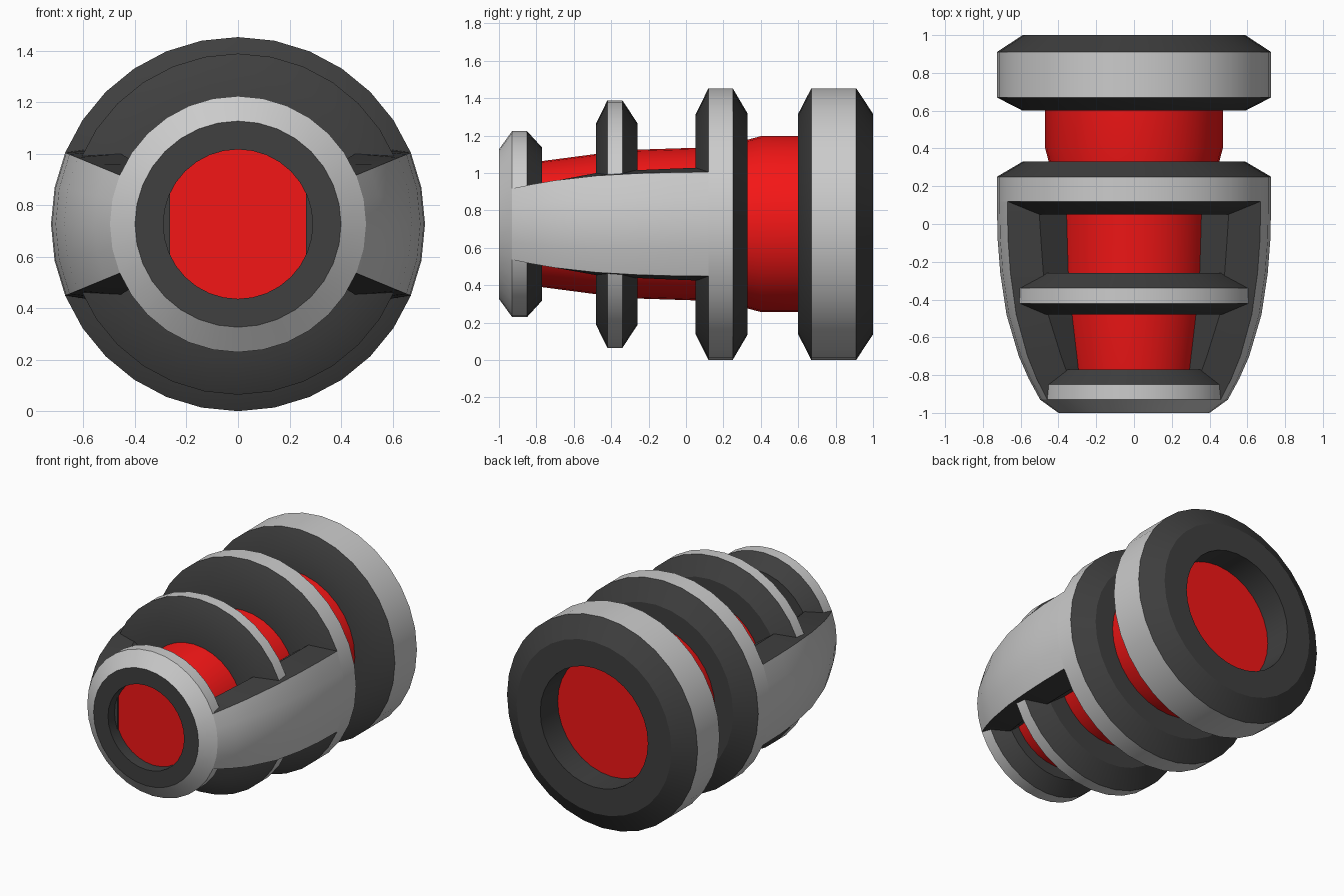
import bpy, bmesh
from math import sin, cos, radians, pi

if "Cube" in bpy.data.objects:
    bpy.data.objects.remove(bpy.data.objects["Cube"])

SIDES = 32
AXIS_Z = 0.727          # height of the long axis, which runs along y


def material(name, rgb):
    m = bpy.data.materials.new(name)
    m.diffuse_color = (*rgb, 1)
    m.use_nodes = True
    m.node_tree.nodes["Principled BSDF"].inputs["Base Color"].default_value = m.diffuse_color
    return m


GREY = material("light_grey", (0.8, 0.8, 0.8))
DARK = material("dark_grey", (0.05, 0.05, 0.05))
RED = material("red", (0.9, 0.008, 0.008))


def finish(bm, name, mats):
    bmesh.ops.recalc_face_normals(bm, faces=bm.faces)
    mesh = bpy.data.meshes.new(name)
    bm.to_mesh(mesh)
    bm.free()
    for m in mats:
        mesh.materials.append(m)
    ob = bpy.data.objects.new(name, mesh)
    ob.location.z = AXIS_Z
    bpy.context.collection.objects.link(ob)
    bpy.ops.object.select_all(action='DESELECT')
    ob.select_set(True)
    bpy.context.view_layer.objects.active = ob
    bpy.ops.object.shade_smooth_by_angle(angle=radians(28))
    return ob


def lathe(name, profile, mats, light=(), closed=True):
    """Spin (y, radius) points round y; segments listed in light use mats[0]."""
    bm = bmesh.new()
    rows = [[bm.verts.new((r * cos(2 * pi * i / SIDES), y, r * sin(2 * pi * i / SIDES)))
             for i in range(SIDES)] for y, r in profile]
    n = len(rows)
    for s in range(n if closed else n - 1):
        a, b = rows[s], rows[(s + 1) % n]
        for i in range(SIDES):
            j = (i + 1) % SIDES
            f = bm.faces.new((a[i], a[j], b[j], b[i]))
            f.material_index = 0 if s in light or len(mats) == 1 else 1
    if not closed:
        bm.faces.new(rows[0])
        bm.faces.new(rows[-1])
    return finish(bm, name, mats)


# Red core, visible between the rings and at both recessed ends
lathe("core", [(-0.92, 0.31), (-0.77, 0.337), (-0.48, 0.375), (-0.26, 0.398),
               (0.05, 0.408), (0.25, 0.43), (0.40, 0.47), (0.81, 0.47)],
      [RED], closed=False)

# Bevelled rings: dark sloped sides, light outer band
lathe("front_ring", [(-0.80, 0.29), (-1.0, 0.29), (-1.0, 0.40), (-0.93, 0.497),
                     (-0.85, 0.497), (-0.77, 0.41), (-0.77, 0.30)],
      [GREY, DARK], light=(2, 3))
lathe("middle_ring", [(-0.48, 0.34), (-0.48, 0.54), (-0.42, 0.662),
                      (-0.34, 0.662), (-0.26, 0.54), (-0.26, 0.34)],
      [GREY, DARK], light=(2,))
lathe("collar_ring", [(0.05, 0.38), (0.05, 0.585), (0.12, 0.726),
                      (0.25, 0.726), (0.33, 0.59), (0.33, 0.38)],
      [GREY, DARK], light=(2,))
lathe("rear_ring", [(0.60, 0.41), (0.60, 0.59), (0.67, 0.726),
                    (0.91, 0.726), (1.0, 0.59), (1.0, 0.41)],
      [GREY, DARK], light=(2,))

# Curved side plates: (y, outer radius, inner ridge radius, foot radius)
stations = [(0.12, 0.726, 0.59, 0.38), (-0.08, 0.722, 0.575, 0.38),
            (-0.26, 0.708, 0.56, 0.37), (-0.48, 0.675, 0.53, 0.35),
            (-0.70, 0.610, 0.45, 0.32), (-0.82, 0.557, 0.40, 0.31),
            (-0.93, 0.497, 0.36, 0.30)]
bm = bmesh.new()
rows = []
for y, outer, ridge, foot in stations:
    section = [(outer, 11.25 * k) for k in range(-2, 3)]
    section += [(ridge, 31), (foot, 28), (foot, -28), (ridge, -31)]
    rows.append([bm.verts.new((r * cos(radians(a)), y, r * sin(radians(a))))
                 for r, a in section])
for a, b in zip(rows, rows[1:]):
    for i in range(9):
        j = (i + 1) % 9
        f = bm.faces.new((a[i], a[j], b[j], b[i]))
        f.material_index = 0 if i < 4 else 1
for cap in (rows[0], rows[-1]):
    bm.faces.new(cap).material_index = 1
plates = finish(bm, "side_plates", [GREY, DARK])
plates.modifiers.new("mirror", 'MIRROR').use_axis = (True, False, False)
